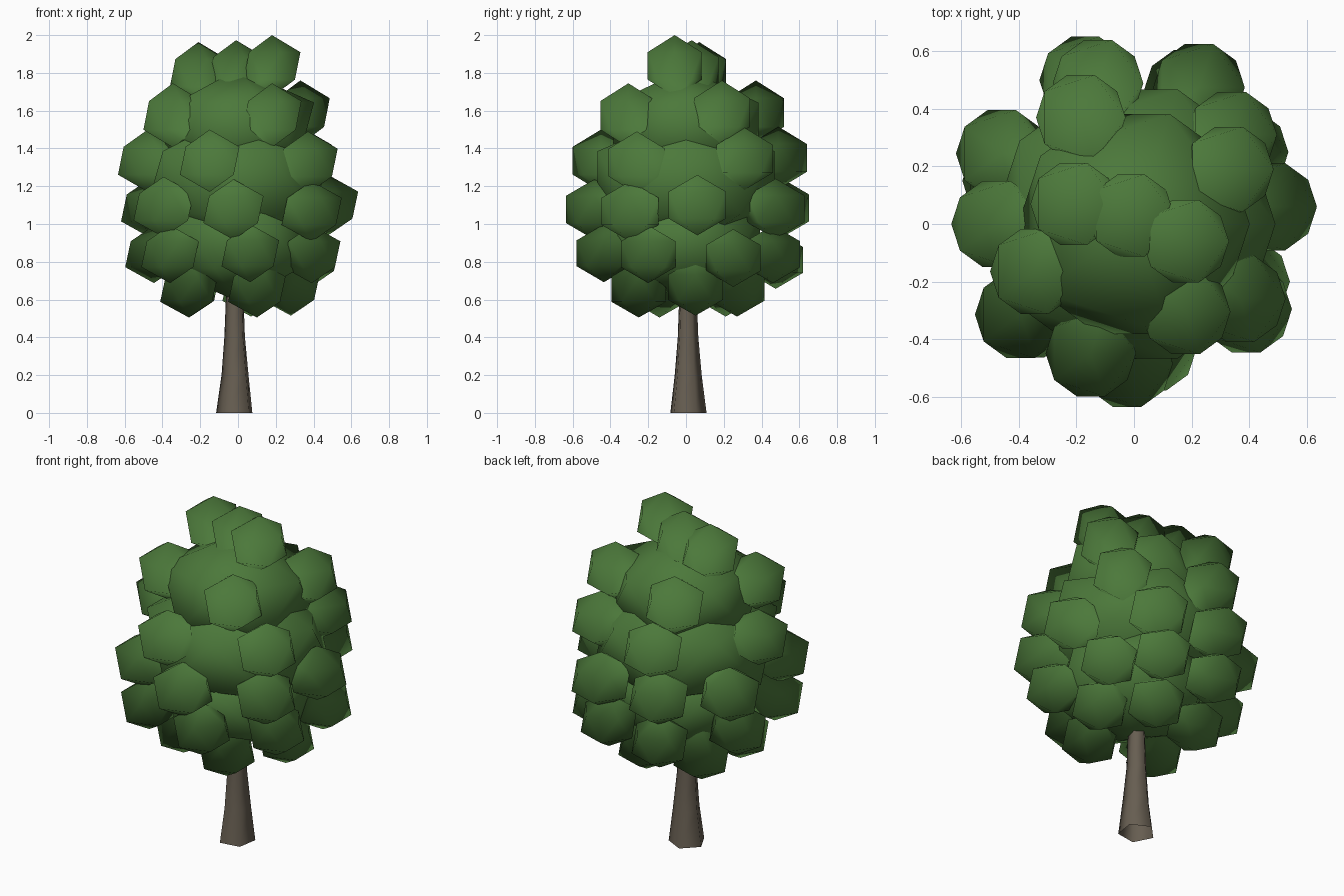
import bpy, bmesh, math
from mathutils import Matrix, Vector

if "Cube" in bpy.data.objects:
    bpy.data.objects.remove(bpy.data.objects["Cube"])


def material(name, rgb):
    m = bpy.data.materials.new(name)
    m.diffuse_color = (*rgb, 1)
    m.use_nodes = True
    m.node_tree.nodes["Principled BSDF"].inputs["Base Color"].default_value = m.diffuse_color
    return m


LEAF = material("leaf green", (0.072, 0.19, 0.043))
BARK = material("bark brown", (0.135, 0.112, 0.083))
CROWN_MID = Vector((0, 0, 1.1))


def finish(name, bm, mat):
    me = bpy.data.meshes.new(name)
    bm.to_mesh(me)
    bm.free()
    me.materials.append(mat)
    for p in me.polygons:
        p.use_smooth = True
    ob = bpy.data.objects.new(name, me)
    bpy.context.scene.collection.objects.link(ob)
    return ob


def ball(bm, pos, r, rz):
    """Twenty-sided clump, upright, with its own height."""
    mat = Matrix.Translation(pos) @ Matrix.Diagonal((r, r, rz, 1))
    return bmesh.ops.create_icosphere(bm, subdivisions=1, radius=1, matrix=mat)["verts"]


# trunk: five-sided flared tube, open at the bottom
bm = bmesh.new()
rings = []
for z, r, cx in [(0, .102, -.015), (.2, .076, -.012), (.4, .058, -.015),
                 (.6, .05, -.015), (.7, .048, -.012)]:
    rings.append([bm.verts.new((cx + r * math.cos(a), .008 + r * math.sin(a), z))
                  for a in (math.radians(-45 + 72 * i) for i in range(5))])
for lo, hi in zip(rings, rings[1:]):
    for i in range(5):
        j = (i + 1) % 5
        bm.faces.new((lo[i], lo[j], hi[j], hi[i]))
bm.faces.new(rings[-1])
finish("trunk", bm, BARK)

# three stacked inner crown masses
for name, pos, r, rz in [("lower_crown_core", (0, 0, .91), .46, .32),
                         ("middle_crown_core", (0, 0, 1.22), .55, .37),
                         ("upper_crown_core", (0, 0, 1.5), .45, .32)]:
    bm = bmesh.new()
    ball(bm, pos, r, rz)
    finish(name, bm, LEAF)

# leaf clumps, layer by layer: width radius, height radius, centres
layers = {
    "top_clumps": (.168, .163, [(-.21, .07, 1.80), (.18, -.06, 1.837), (-.01, .03, 1.81)]),
    "high_clumps": (.174, .17, [(.18, -.305, 1.575), (.33, .19, 1.59), (-.185, .37, 1.59),
                                (-.345, -.165, 1.575)]),
    "upper_clumps": (.176, .165, [(-.15, -.45, 1.335), (.37, -.26, 1.325), (.34, .31, 1.345),
                                  (-.125, .49, 1.35), (-.478, .0, 1.335)]),
    "middle_clumps": (.178, .16, [(-.024, -.485, 1.077), (.39, -.296, 1.067),
                                  (.477, .06, 1.10), (.226, .475, 1.08),
                                  (-.17, .5, 1.085), (-.46, .245, 1.085),
                                  (-.394, -.315, 1.09)]),
    "lower_clumps": (.17, .153, [(.065, -.435, .845), (.39, -.2, .84), (.385, .25, .82),
                                 (.185, .46, .84), (-.16, .475, .81), (-.445, .15, .84),
                                 (-.36, -.32, .84)]),
    "bottom_clumps": (.17, .15, [(.10, -.25, .655), (.28, .05, .665), (.07, .27, .66),
                                 (-.25, .21, .66), (-.26, -.14, .655)]),
}
for name, (r, rz, spots) in layers.items():
    bm = bmesh.new()
    normals = []
    for p in spots:
        c = Vector(p)
        # foliage normals lean outward from the middle of the crown
        out = (c - CROWN_MID).normalized() * 1.1
        for v in ball(bm, p, r, rz):
            normals.append(((v.co - c).normalized() + out).normalized())
    finish(name, bm, LEAF).data.normals_split_custom_set_from_vertices(normals)
